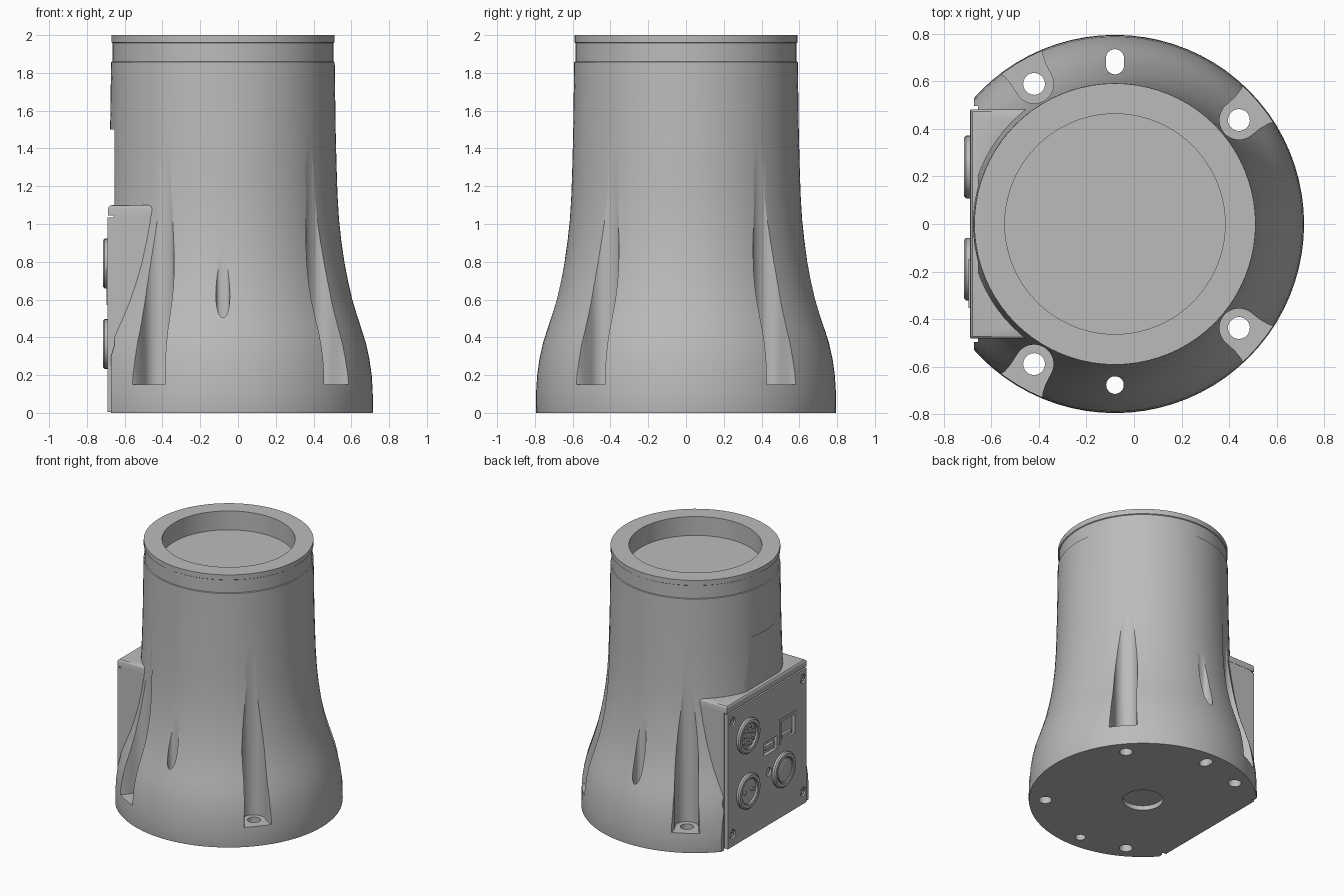
import bpy, bmesh
from math import cos, sin, pi, radians
from mathutils import Matrix, Vector

if "Cube" in bpy.data.objects:
    bpy.data.objects.remove(bpy.data.objects["Cube"])

grey = bpy.data.materials.new("cast grey")
grey.use_nodes = True
grey.diffuse_color = (0.5, 0.5, 0.5, 1)
grey.node_tree.nodes["Principled BSDF"].inputs["Base Color"].default_value = (0.5, 0.5, 0.5, 1)

AXIS = Vector((-0.08, 0, 0))
PANEL_X = -0.69


def finish(name, bm, matrix=Matrix()):
    bmesh.ops.transform(bm, matrix=matrix, verts=bm.verts)
    bmesh.ops.recalc_face_normals(bm, faces=bm.faces)
    mesh = bpy.data.meshes.new(name)
    bm.to_mesh(mesh)
    bm.free()
    mesh.materials.append(grey)
    ob = bpy.data.objects.new(name, mesh)
    bpy.context.collection.objects.link(ob)
    return ob


def lathe(name, profile, matrix=Matrix(), steps=32):
    bm = bmesh.new()
    vs = [bm.verts.new((r, 0, z)) for r, z in profile]
    edges = [bm.edges.new(p) for p in zip(vs, vs[1:])]
    bmesh.ops.spin(bm, geom=vs + edges, cent=(0, 0, 0), axis=(0, 0, 1),
                   angle=2 * pi, steps=steps)
    bmesh.ops.remove_doubles(bm, verts=bm.verts, dist=1e-5)
    return finish(name, bm, matrix)


def prism(name, outline, z0, z1, matrix=Matrix()):
    bm = bmesh.new()
    face = bm.faces.new([bm.verts.new((x, y, z0)) for x, y in outline])
    out = bmesh.ops.extrude_face_region(bm, geom=[face])
    tops = [v for v in out["geom"] if isinstance(v, bmesh.types.BMVert)]
    bmesh.ops.translate(bm, verts=tops, vec=(0, 0, z1 - z0))
    return finish(name, bm, matrix)


def box(name, lo, hi, bevel=0):
    bm = bmesh.new()
    bmesh.ops.create_cube(bm, size=1)
    lo, hi = Vector(lo), Vector(hi)
    for v in bm.verts:
        v.co = [(a + b) / 2 + c * (b - a) for a, b, c in zip(lo, hi, v.co)]
    if bevel:
        top = [e for e in bm.edges if all(v.co.z > hi.z - 1e-4 for v in e.verts)]
        bmesh.ops.bevel(bm, geom=top, offset=bevel, segments=3, profile=0.5, affect='EDGES')
    return finish(name, bm)


def capsule(cx, cy, r, half=0, n=12):
    # Circle, or slot stretched along y
    pts = [(cx + r * cos(pi * i / n), cy + half + r * sin(pi * i / n)) for i in range(n + 1)]
    pts += [(cx - r * cos(pi * i / n), cy - half - r * sin(pi * i / n)) for i in range(n + 1)]
    return pts if half else pts[:n] + pts[n + 1:-1]


def combine(target, tool, op='DIFFERENCE'):
    mod = target.modifiers.new("combine", 'BOOLEAN')
    mod.operation, mod.solver, mod.object = op, 'EXACT', tool
    bpy.context.view_layer.objects.active = target
    bpy.ops.object.modifier_apply(modifier=mod.name)
    bpy.data.objects.remove(tool)


def on_panel(y, z):
    # Local z points out of the connector panel
    return Matrix(((0, 0, -1, PANEL_X), (-1, 0, 0, y), (0, 1, 0, z), (0, 0, 0, 1)))


def rect(w, h):
    return [(-w / 2, -h / 2), (w / 2, -h / 2), (w / 2, h / 2), (-w / 2, h / 2)]


# Flared column with stepped collar, open top recess and bottom bore
shell = [(0, .035), (.14, .035), (.14, 0), (.793, 0), (.795, .01), (.793, .12), (.788, .2),
         (.775, .29), (.757, .37), (.735, .44), (.709, .52), (.685, .6), (.662, .7),
         (.643, .8), (.627, .91), (.615, 1.02), (.607, 1.15), (.602, 1.3), (.597, 1.5),
         (.592, 1.857), (.585, 1.86), (.585, 1.958), (.591, 1.962), (.591, 2),
         (.463, 2), (.463, 1.855), (0, 1.855)]
body = lathe("column_body", shell, Matrix.Translation(AXIS), 80)

# Flat side and connector housing with overhanging lip
combine(body, box("flat_cutter", (-1.2, -1, -.1), (-.672, 1, 1.5)))
combine(body, box("gap_cutter", (-1.2, -.497, -.1), (-.655, .497, 1.5)))
combine(body, box("housing", (-.66, -.48, .004), (-.3, .48, 1.07)), 'UNION')
combine(body, box("housing_lip", (-.688, -.482, 1.045), (-.31, .482, 1.1), .02), 'UNION')

# Bolt pockets open outwards, each with a through hole
arc = [(.68 + .082 * cos(a), .082 * sin(a)) for a in
       [radians(90 + 180 * i / 16) for i in range(17)]]
pocket = arc + [(.73, -.084), (.77, -.092), (.8, -.108), (.95, -.2),
                (.95, .2), (.8, .108), (.77, .092), (.73, .084)]
for angle in (40, -40, 120, -120):
    place = Matrix.Translation(AXIS) @ Matrix.Rotation(radians(angle), 4, 'Z')
    combine(body, prism("pocket_cutter", pocket, .15, 1.5, place))
    combine(body, prism("bolt_cutter", capsule(.68, 0, .046), -.1, .3, place))

# Locating hole at the front and slot at the back
combine(body, prism("hole_cutter", capsule(-.08, -.677, .037), -.1, 1.2))
combine(body, prism("slot_cutter", capsule(-.08, .682, .038, .015), -.1, 1.2))

# Connector panel with sockets and screw recesses
panel = box("connector_panel", (PANEL_X, -.478, .004), (-.658, .478, 1.035))
combine(panel, prism("network_cutter", rect(.17, .15), -.025, .1, on_panel(-.25, .665)))
combine(panel, prism("data_cutter", rect(.16, .1), -.025, .1, on_panel(-.04, .6)))
combine(panel, prism("indicator_cutter", capsule(0, 0, .032), -.015, .1, on_panel(-.02, .41)))
corners = [(y, z) for y in (-.435, .42) for z in (.1, .965)]
for y, z in corners:
    combine(panel, prism("screw_cutter", capsule(0, 0, .034), -.02, .1, on_panel(y, z)))
parts = [body, panel]
for i, (y, z) in enumerate(corners):
    parts.append(lathe(f"panel_screw_{i + 1}", [(0, -.022), (.026, -.022), (.026, -.006),
                       (.014, -.004), (.014, -.014), (0, -.014)], on_panel(y, z), 16))

# Network socket frame and inner step
frame = prism("network_frame", rect(.205, .19), -.002, .005, on_panel(-.25, .665))
combine(frame, prism("frame_cutter", rect(.165, .145), -.1, .1, on_panel(-.25, .665)))
parts += [frame,
          prism("network_step", rect(.11, .03), -.026, -.006, on_panel(-.25, .61)),
          prism("data_tongue", rect(.11, .03), -.026, -.004, on_panel(-.04, .6))]

# Round connectors and push button
ring = [(0, -.01), (.132, -.01), (.132, .016), (.122, .025), (.1, .025), (.094, .02),
        (.094, .006), (0, .006)]
button = ring[:6] + [(.094, .01), (.086, .01), (.086, .02), (.08, .023), (0, .023)]
A, B, C = (.24, .79), (.24, .365), (-.19, .365)
parts += [lathe("signal_connector", ring, on_panel(*A)),
          lathe("power_connector", ring, on_panel(*B)),
          lathe("push_button", button, on_panel(*C))]


def pins(name, centre, count, radius, size):
    for i in range(count):
        a = 2 * pi * i / count
        where = on_panel(centre[0] + radius * cos(a), centre[1] + radius * sin(a))
        parts.append(lathe(f"{name}_{i + 1}", [(0, 0), (size, 0), (size, .018), (0, .018)],
                           where, 10))


pins("signal_pin_outer", A, 10, .068, .01)
pins("signal_pin_inner", A, 5, .033, .01)
pins("power_pin", B, 2, .045, .016)

# Smooth shading with crisp edges
bpy.ops.object.select_all(action='DESELECT')
for ob in parts:
    ob.select_set(True)
bpy.context.view_layer.objects.active = body
bpy.ops.object.shade_smooth_by_angle(angle=radians(30))
